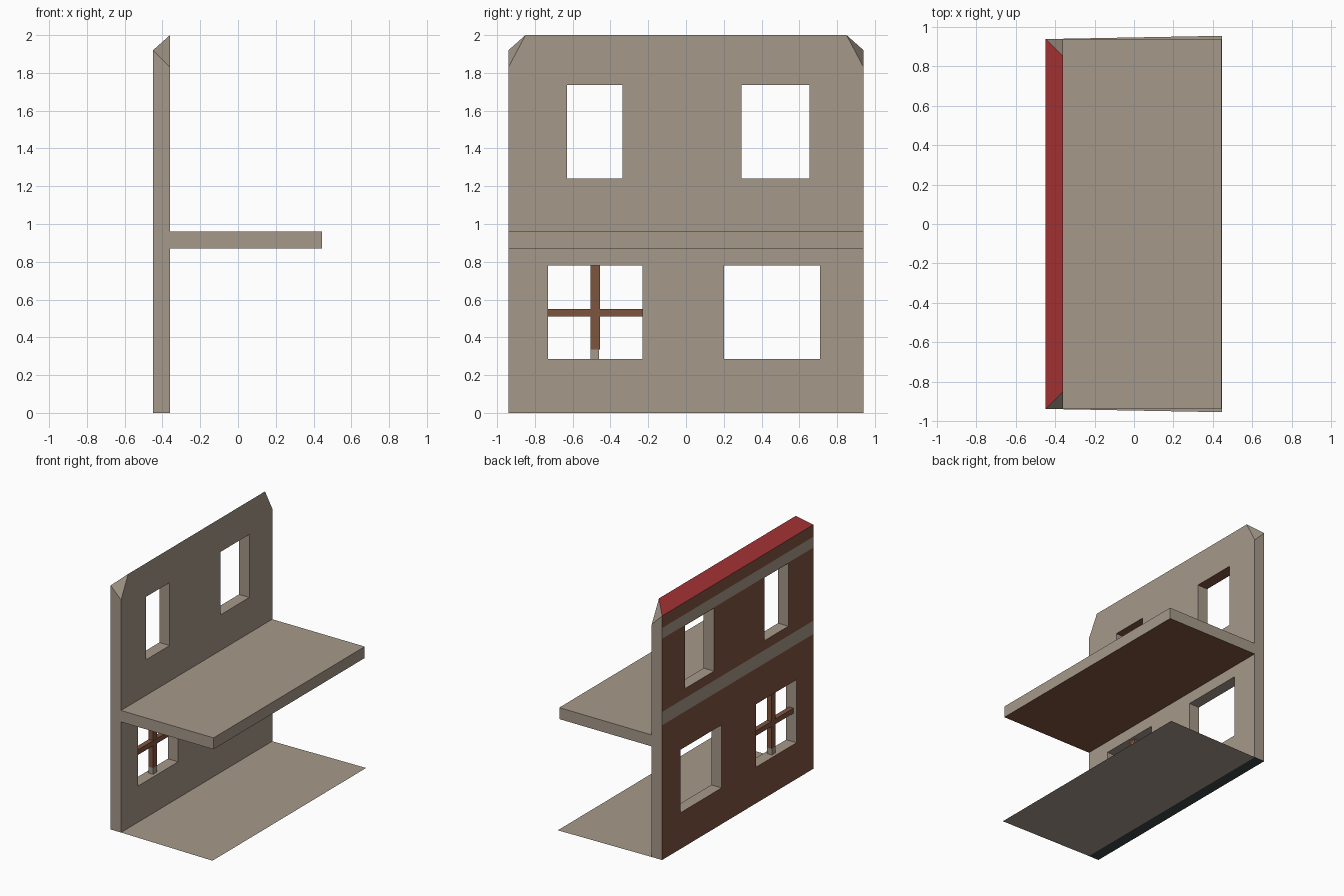
import bpy, bmesh
from mathutils import Vector

if "Cube" in bpy.data.objects:
    bpy.data.objects.remove(bpy.data.objects["Cube"])


def srgb(*rgb):
    return [((c / 255 + 0.055) / 1.055) ** 2.4 for c in rgb] + [1.0]


def material(name, *rgb):
    m = bpy.data.materials.new(name)
    m.diffuse_color = srgb(*rgb)
    m.use_nodes = True
    m.node_tree.nodes["Principled BSDF"].inputs["Base Color"].default_value = m.diffuse_color
    return m


MATS = [material("taupe plaster", 166, 153, 138), material("brown", 127, 85, 62),
        material("red roof edge", 174, 54, 56), material("dark slate", 62, 70, 72)]
TAUPE, BROWN, RED, SLATE = range(4)


def add(name, bm, rule=lambda f: TAUPE):
    bmesh.ops.recalc_face_normals(bm, faces=bm.faces)
    bm.normal_update()
    for f in bm.faces:
        f.material_index = rule(f)
    me = bpy.data.meshes.new(name)
    bm.to_mesh(me)
    bm.free()
    for m in MATS:
        me.materials.append(m)
    ob = bpy.data.objects.new(name, me)
    bpy.context.collection.objects.link(ob)
    return ob


def hull(points):
    bm = bmesh.new()
    for p in points:
        bm.verts.new(p)
    bmesh.ops.convex_hull(bm, input=bm.verts)
    bmesh.ops.dissolve_limit(bm, angle_limit=0.01, verts=bm.verts, edges=bm.edges)
    return bm


def box(x, y, z):
    return hull([(a, b, c) for a in x for b in y for c in z])


OUT, INN, W = -0.45, -0.36, 0.94

# wall with sloped top edge and clipped upper corners
pts = []
for s in (-1, 1):
    pts += [(OUT, s * W, 0), (INN, s * W, 0), (OUT, s * W, 1.92),
            (INN, s * 0.85, 2.0), (INN, s * W, 1.83)]
wall = add("wall_blank", hull(pts))

# window openings (y range, z range)
UP, LOW = (1.24, 1.735), (0.285, 0.78)
for y, z in (((-0.63, -0.335), UP), ((0.295, 0.655), UP),
             ((-0.73, -0.23), LOW), ((0.2, 0.71), LOW)):
    cutter = add("window_cutter", box((OUT - 0.1, INN + 0.1), y, z))
    cutter.hide_render = True
    mod = wall.modifiers.new("window", 'BOOLEAN')
    mod.operation, mod.object, mod.solver = 'DIFFERENCE', cutter, 'EXACT'

bm = bmesh.new()
bm.from_object(wall, bpy.context.evaluated_depsgraph_get())
for ob in list(bpy.data.objects):
    bpy.data.objects.remove(ob)

# plaster bands cut into the brown outer face
BANDS = ((1.06, 1.165), (1.74, 1.825))
for level in (z for band in BANDS for z in band):
    bmesh.ops.bisect_plane(bm, geom=bm.verts[:] + bm.edges[:] + bm.faces[:],
                           plane_co=Vector((0, 0, level)), plane_no=Vector((0, 0, 1)))


def wall_colour(f):
    n, z = f.normal, f.calc_center_median().z
    if n.x < -0.9:
        return TAUPE if any(a < z < b for a, b in BANDS) else BROWN
    if n.x < -0.3 and n.z > 0.3:
        return RED
    if n.z < -0.9:
        return SLATE if z < 0.01 else BROWN if z > 1.5 else TAUPE
    return TAUPE


add("wall", bm, wall_colour)

# upper floor slab, brown below
add("upper_floor", box((INN, 0.445), (-W, W), (0.87, 0.96)),
    lambda f: BROWN if f.normal.z < -0.9 else TAUPE)

# ground floor: thin sheet, slightly flared towards the open side
bm = bmesh.new()
bm.faces.new([bm.verts.new(p) for p in ((INN, -W, 0), (0.447, -0.955, 0),
                                        (0.447, 0.955, 0), (INN, W, 0))])
add("ground_floor", bm)

# window cross in the lower left opening
MX = (-0.425, -0.385)
add("window_bar_upright", box(MX, (-0.505, -0.455), (0.335, 0.78)), lambda f: BROWN)
add("window_bar_foot", box(MX, (-0.505, -0.46), (0.285, 0.335)))
add("window_bar_cross", box((-0.424, -0.384), (-0.73, -0.23), (0.51, 0.55)), lambda f: BROWN)
